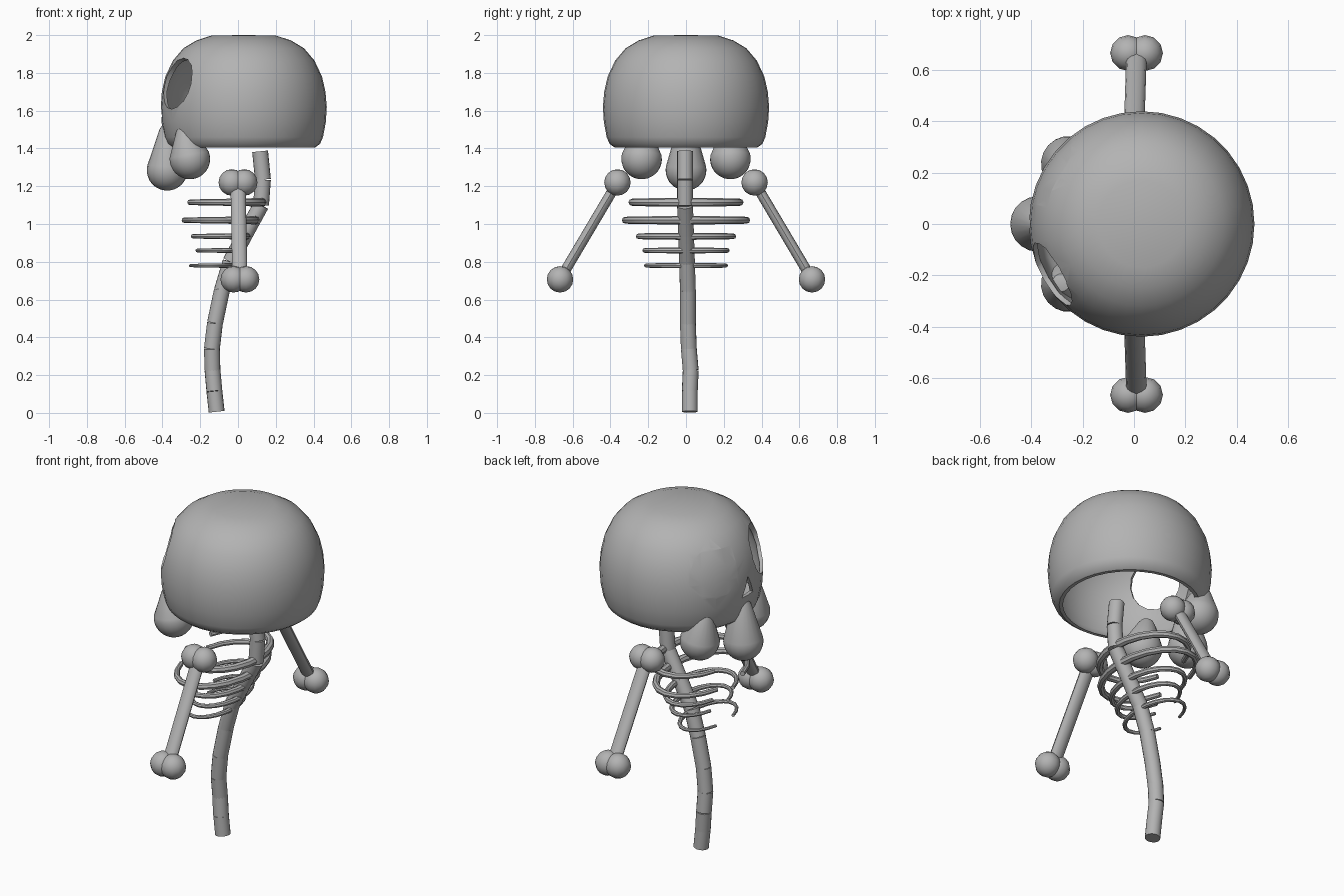
import bpy, bmesh, math
from mathutils import Vector

if "Cube" in bpy.data.objects:
    bpy.data.objects.remove(bpy.data.objects["Cube"])

bone = bpy.data.materials.new("bone_grey")
bone.diffuse_color = (0.45, 0.45, 0.45, 1)
bone.use_nodes = True
bone.node_tree.nodes["Principled BSDF"].inputs["Base Color"].default_value = bone.diffuse_color


def finish(name, bm, smooth=True):
    bmesh.ops.recalc_face_normals(bm, faces=bm.faces[:])
    me = bpy.data.meshes.new(name)
    bm.to_mesh(me)
    bm.free()
    ob = bpy.data.objects.new(name, me)
    bpy.context.collection.objects.link(ob)
    me.materials.append(bone)
    if smooth:
        smooth_object(ob)
    return ob


def smooth_object(ob):
    bpy.ops.object.select_all(action='DESELECT')
    bpy.context.view_layer.objects.active = ob
    ob.select_set(True)
    bpy.ops.object.shade_smooth_by_angle(angle=math.radians(35))


def place(bm, verts, a, b):
    """Move geometry built along +z from the origin so it runs from a to b."""
    rot = (b - a).to_track_quat('Z', 'Y').to_matrix()
    for v in verts:
        v.co = rot @ v.co + a


def lathe(bm, profile, steps):
    """Spin (r, z) points around the z axis."""
    vs = [bm.verts.new((r, 0, z)) for r, z in profile]
    es = [bm.edges.new(p) for p in zip(vs, vs[1:])]
    bmesh.ops.spin(bm, geom=vs + es, cent=(0, 0, 0), axis=(0, 0, 1),
                   angle=math.tau, steps=steps)
    bmesh.ops.remove_doubles(bm, verts=bm.verts[:], dist=0.0005)


def rod(bm, a, b, r, segs=16):
    a, b = Vector(a), Vector(b)
    n = (b - a).length
    vs = bmesh.ops.create_cone(bm, cap_ends=True, segments=segs, radius1=r,
                               radius2=r, depth=n)["verts"]
    for v in vs:
        v.co.z += n / 2
    place(bm, vs, a, b)
    return vs


# Skull: hollow dome, open below
outer = [(0, 2.0), (.17, 1.998), (.25, 1.972), (.32, 1.93), (.375, 1.865),
         (.415, 1.78), (.433, 1.70), (.44, 1.62), (.435, 1.54), (.42, 1.46),
         (.405, 1.425), (.378, 1.405)]
inner = [(max(r - .02, 0), z - (.02 if z > 1.7 else 0)) for r, z in outer[::-1]]
bm = bmesh.new()
lathe(bm, outer + inner, 36)
bmesh.ops.translate(bm, verts=bm.verts[:], vec=(.03, 0, 0))
skull = finish("skull", bm, False)

# Eye sockets and nose opening
cutters = []
for s in (-1, 1):
    c, n = Vector((-.31, s * .19, 1.74)), Vector((-.79, s * .55, .27)).normalized()
    bm = bmesh.new()
    rod(bm, c - n * .13, c + n * .2, .14, 16)
    cutters.append(finish("eye_cutter", bm, False))
bm = bmesh.new()
tri = [bm.verts.new((-.6, y, z)) for y, z in ((-.05, 1.565), (.05, 1.565), (0, 1.675))]
f = bm.faces.new(tri)
ext = bmesh.ops.extrude_face_region(bm, geom=[f])["geom"]
bmesh.ops.translate(bm, vec=(.32, 0, 0),
                    verts=[v for v in ext if isinstance(v, bmesh.types.BMVert)])
cutters.append(finish("nose_cutter", bm, False))
bpy.context.view_layer.objects.active = skull
for cut in cutters:
    m = skull.modifiers.new("cut", 'BOOLEAN')
    m.operation, m.solver, m.object = 'DIFFERENCE', 'EXACT', cut
    bpy.ops.object.modifier_apply(modifier=m.name)
for cut in cutters:
    bpy.data.objects.remove(cut)
smooth_object(skull)

# Teeth: teardrops, round end down
teeth = [("front_tooth", (-.375, 0, 1.285), (-.365, 0, 1.50))]
for s, side in ((-1, "right"), (1, "left")):
    teeth.append((side + "_tooth", (-.255, s * .235, 1.345), (-.28, s * .23, 1.49)))
for name, a, b in teeth:
    a, b = Vector(a), Vector(b)
    n, R, r = (b - a).length, .108, .05
    prof = [(R * math.sin(t), -R * math.cos(t))
            for t in [math.pi * .56 * i / 9 for i in range(10)]]
    prof += [(r, n), (r * .7, n + r * .5), (0, n + r * .7)]
    bm = bmesh.new()
    lathe(bm, prof, 20)
    place(bm, bm.verts[:], a, b)
    finish(name, bm)

# Spine: chain of short cylinders
path = [(-.113, .02, .006), (-.125, .02, .115), (-.135, .025, .225),
        (-.138, .015, .34), (-.122, .01, .475), (-.085, .01, .65),
        (-.04, .005, .80), (.04, 0, .95), (.122, -.005, 1.10),
        (.132, -.005, 1.235), (.117, -.005, 1.385)]
bm = bmesh.new()
for a, b in zip(path, path[1:]):
    rod(bm, a, b, .042)
finish("spine", bm)

# Ribs: tapered hoops, open at the front: (z, half width, front x, back x, thickness)
for z, w, x0, x1, t in ((1.115, .31, -.27, .13, .024), (1.02, .345, -.30, .095, .023),
                        (.935, .27, -.25, .05, .019), (.86, .235, -.225, .02, .016),
                        (.78, .225, -.26, -.03, .014)):
    for s, side in ((-1, "right"), (1, "left")):
        cu = bpy.data.curves.new(side + "_rib", 'CURVE')
        cu.dimensions, cu.bevel_depth, cu.bevel_resolution = '3D', t, 2
        cu.use_fill_caps = True
        sp = cu.splines.new('POLY')
        sp.points.add(9)
        for i, p in enumerate(sp.points):
            u = i / 9
            ang = u * math.radians(158)
            p.co = ((x0 + x1) / 2 + (x1 - x0) / 2 * math.cos(ang),
                    s * (w - t) * math.sin(ang), z, 1)
            p.radius = 1 - .4 * u
        ob = bpy.data.objects.new(side + "_rib", cu)
        bpy.context.collection.objects.link(ob)
        cu.materials.append(bone)
        bpy.ops.object.select_all(action='DESELECT')
        bpy.context.view_layer.objects.active = ob
        ob.select_set(True)
        bpy.ops.object.convert(target='MESH')
        smooth_object(bpy.context.object)

# Arms: flattened shaft with a pair of knobs at each end
for s, side in ((-1, "right"), (1, "left")):
    top, low = Vector((0, s * .363, 1.22)), Vector((.01, s * .667, .707))
    bm = bmesh.new()
    shaft = rod(bm, (0, 0, 0), (0, 0, (low - top).length), .04, 12)
    for v in shaft:
        v.co.y *= .68
    ang = math.atan2(abs(low.y - top.y), top.z - low.z)
    for v in shaft:
        k = v.co.z
        v.co = top + (low - top).normalized() * k + Vector(
            (v.co.x, s * v.co.y * math.cos(ang), v.co.y * math.sin(ang)))
    for end in (top, low):
        for k in (-1, 1):
            vs = bmesh.ops.create_uvsphere(bm, u_segments=12, v_segments=8,
                                           radius=.07)["verts"]
            bmesh.ops.translate(bm, verts=vs, vec=end + Vector((k * .033, 0, 0)))
    finish(side + "_arm", bm)
